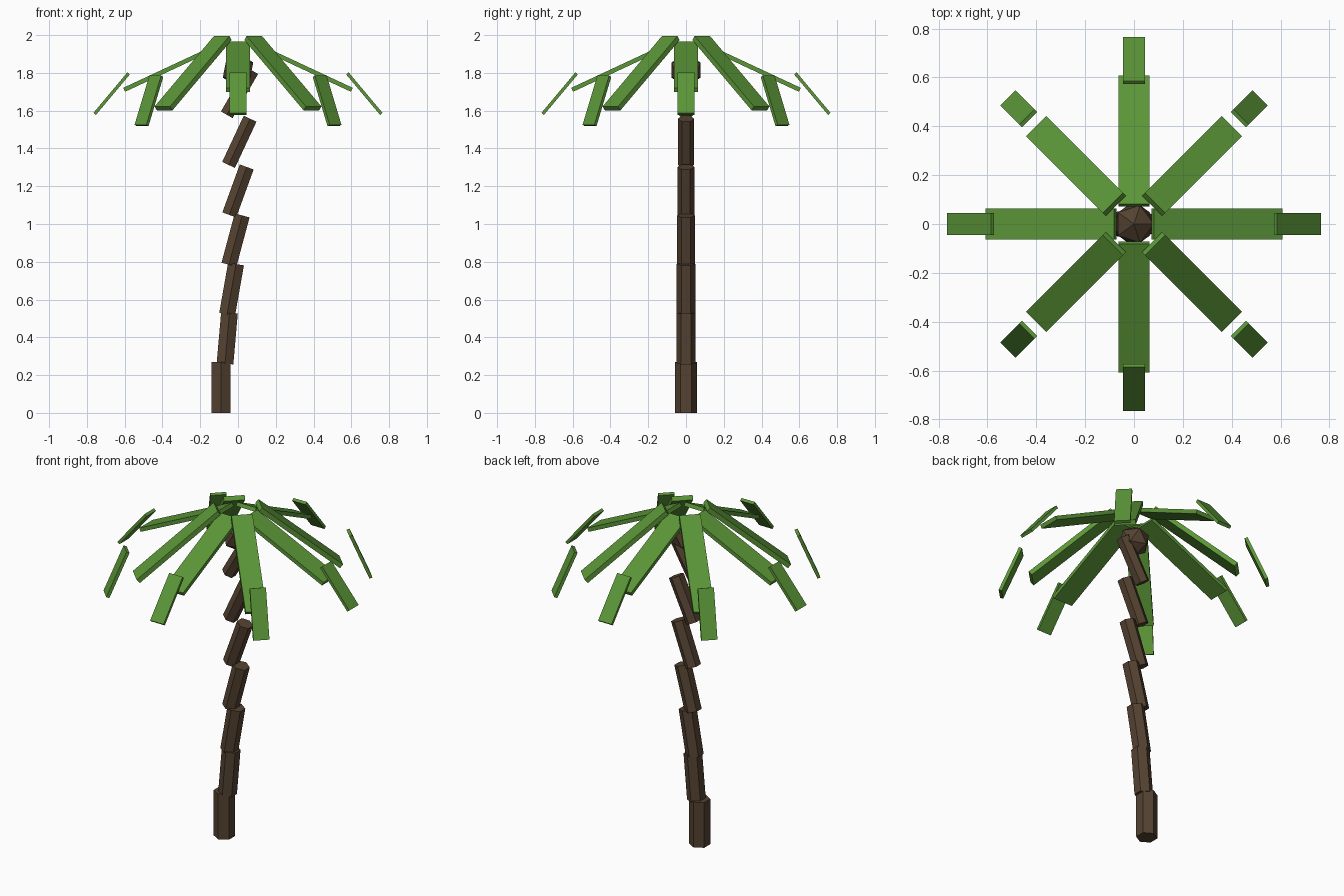
import bpy
from math import radians, cos, sin

cube = bpy.data.objects.get("Cube")
if cube:
    bpy.data.objects.remove(cube, do_unlink=True)


def make_material(name, rgb):
    mat = bpy.data.materials.new(name)
    mat.use_nodes = True
    colour = (*rgb, 1.0)
    mat.diffuse_color = colour
    mat.node_tree.nodes["Principled BSDF"].inputs["Base Color"].default_value = colour
    return mat


bark = make_material("bark_brown", (0.09, 0.055, 0.031))
leaf = make_material("leaf_green", (0.105, 0.305, 0.039))


def finish(name, mat):
    obj = bpy.context.object
    obj.name = name
    obj.data.materials.append(mat)
    return obj


# Trunk: hexagonal logs, each one slimmer and leaning further than the last
centres = [-0.09, -0.057, -0.034, -0.013, 0.0, 0.007, 0.008]
for i, x in enumerate(centres):
    bpy.ops.mesh.primitive_cylinder_add(
        vertices=6, radius=0.058 if i == 0 else 0.051 - 0.002 * (i - 1), depth=0.27,
        location=(x, 0, 0.135 + 0.26 * i), rotation=(0, radians(5 * i), 0))
    finish(f"trunk_segment_{i + 1}", bark)

# Faceted crown knob where the fronds meet
bpy.ops.mesh.primitive_ico_sphere_add(subdivisions=1, radius=0.09, location=(0, 0, 1.815))
finish("crown_knob", bark)


def frond(name, heading, reach, height, droop, size):
    """A flat slab pointing outward along a heading and tilted downward."""
    a = radians(heading)
    bpy.ops.mesh.primitive_cube_add(
        size=1, location=(reach * cos(a), reach * sin(a), height),
        rotation=(0, radians(droop), a))
    obj = finish(name, leaf)
    obj.scale = size


# Fronds: straight ones are shallow, diagonal ones droop more
for k in range(8):
    heading = 45 * k
    if k % 2 == 0:
        frond(f"frond_{k + 1}", heading, 0.34, 1.833, 25, (0.58, 0.126, 0.023))
        frond(f"frond_tip_{k + 1}", heading, 0.669, 1.69, 50, (0.28, 0.088, 0.017))
    else:
        frond(f"frond_{k + 1}", heading, 0.336, 1.798, 40, (0.58, 0.116, 0.027))
        frond(f"frond_tip_{k + 1}", heading, 0.667, 1.652, 67, (0.283, 0.088, 0.018))
